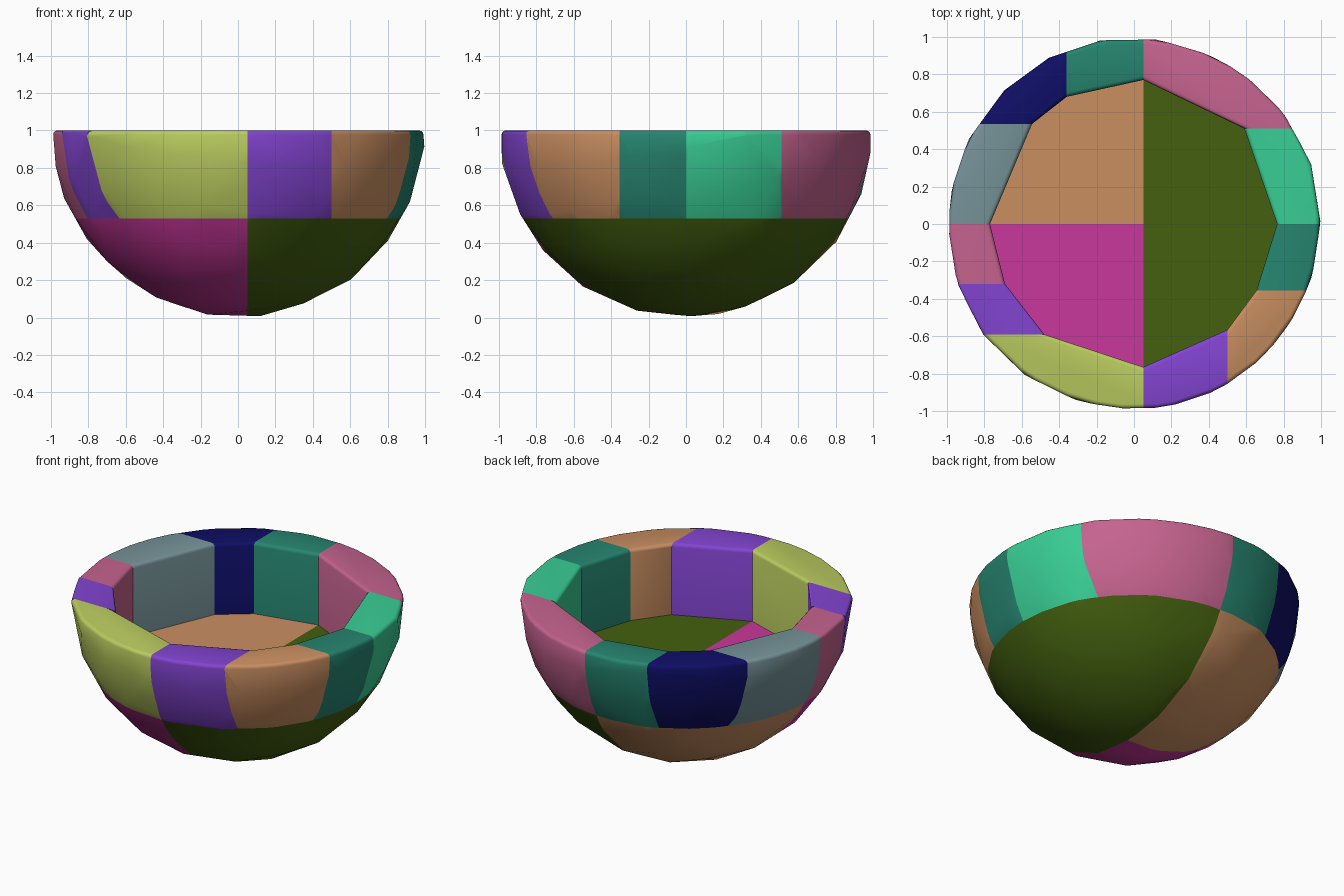
import bpy, bmesh, math
from mathutils import Vector, Matrix

cube = bpy.data.objects.get("Cube")
if cube:
    bpy.data.objects.remove(cube, do_unlink=True)

FLOOR, TOP = 0.53, 1.0
SPLIT = 0.05
UP = Vector((0, 0, 1))
AXES = {"x": Vector((1, 0, 0)), "y": Vector((0, 1, 0))}


def linear(channel):
    c = channel / 255
    return c / 12.92 if c <= 0.04045 else ((c + 0.055) / 1.055) ** 2.4


def make_material(name, rgb):
    mat = bpy.data.materials.new(name)
    mat.use_nodes = True
    color = (*map(linear, rgb), 1)
    mat.diffuse_color = color
    mat.node_tree.nodes["Principled BSDF"].inputs["Base Color"].default_value = color
    return mat


materials = {name: make_material(name, rgb) for name, rgb in {
    "olive": (67, 96, 15), "tan": (202, 143, 97), "magenta": (201, 55, 155),
    "lime": (188, 205, 96), "purple": (130, 68, 208), "pink": (197, 99, 143),
    "mint": (57, 207, 150), "teal": (38, 133, 112), "navy": (14, 14, 103),
    "grey": (118, 147, 153)}.items()}


def cut(bm, point, normal):
    """Keep the side against the normal and cap the opening."""
    geom = bm.verts[:] + bm.edges[:] + bm.faces[:]
    result = bmesh.ops.bisect_plane(bm, geom=geom, dist=0.0005, plane_co=point,
                                    plane_no=normal, clear_outer=True)
    edges = [e for e in result["geom_cut"]
             if isinstance(e, bmesh.types.BMEdge) and e.is_boundary]
    if edges:
        bmesh.ops.holes_fill(bm, edges=edges, sides=0)


def sphere_piece(name, color, planes, bevel=0):
    """Carve one block out of a faceted ball by half-spaces."""
    bm = bmesh.new()
    bmesh.ops.create_icosphere(bm, subdivisions=3, radius=1)
    turn = Matrix.Rotation(math.radians(10), 4, "X") @ Matrix.Rotation(math.radians(5), 4, "Y")
    bmesh.ops.transform(bm, matrix=Matrix.Translation(UP) @ turn, verts=bm.verts)
    for point, normal in planes:
        cut(bm, point, normal)
    bmesh.ops.recalc_face_normals(bm, faces=bm.faces)
    if bevel:
        # Round the lip, leaving the joints between blocks tight
        joints = [(p, n.normalized()) for p, n in planes[3:]]

        def on_joint(edge):
            return any(all(abs((v.co - p).dot(n)) < 0.001 for v in edge.verts)
                       for p, n in joints)
        lip = [e for e in bm.edges
               if all(abs(v.co.z - TOP) < 0.001 for v in e.verts)
               and e.calc_face_angle(0) > 1 and not on_joint(e)]
        bmesh.ops.bevel(bm, geom=lip, offset=bevel, segments=3, profile=0.5,
                        affect="EDGES", clamp_overlap=True)
    mesh = bpy.data.meshes.new(name)
    bm.to_mesh(mesh)
    bm.free()
    mesh.materials.append(materials[color])
    obj = bpy.data.objects.new(name, mesh)
    bpy.context.collection.objects.link(obj)
    bpy.ops.object.select_all(action="DESELECT")
    obj.select_set(True)
    bpy.context.view_layer.objects.active = obj
    bpy.ops.object.shade_smooth_by_angle(angle=math.radians(38))


# Solid bowl base in three blocks
floor = (UP * FLOOR, UP)
split = Vector((SPLIT, 0, 0))
X, Y = AXES["x"], AXES["y"]
sphere_piece("base_left", "olive", [floor, (split, -X)])
sphere_piece("base_back_right", "tan", [floor, (split, X), (Vector(), -Y)])
sphere_piece("base_front_right", "magenta", [floor, (split, X), (Vector(), Y)])

# Rim joints, clockwise from the back: axis of the joint plane, inner corner,
# and the block that follows the joint
JOINTS = [
    ("x", (SPLIT, 0.77), "rim_back_left", "pink"),
    ("y", (0.59, 0.51), "rim_left_rear", "mint"),
    ("y", (0.765, 0), "rim_left_fore", "teal"),
    ("y", (0.655, -0.355), "rim_front_left_corner", "tan"),
    ("x", (0.5, -0.565), "rim_front_left", "purple"),
    ("x", (SPLIT, -0.765), "rim_front_right", "lime"),
    ("y", (-0.48, -0.59), "rim_right_fore", "purple"),
    ("y", (-0.69, -0.32), "rim_right_middle", "pink"),
    ("y", (-0.77, 0), "rim_right_rear", "grey"),
    ("y", (-0.545, 0.535), "rim_back_right_corner", "navy"),
    ("x", (-0.36, 0.68), "rim_back_right", "teal"),
]
for i, (axis, corner, name, color) in enumerate(JOINTS):
    next_axis, next_corner = JOINTS[(i + 1) % len(JOINTS)][:2]
    a, b = Vector((*corner, 0)), Vector((*next_corner, 0))
    mid = (a + b) / 2
    # Inner wall faces the bowl's middle
    inward = (b - a).cross(UP)
    if inward.dot(mid) > 0:
        inward = -inward
    planes = [(UP * TOP, UP), (UP * FLOOR, -UP), (a, inward)]
    for point, key in ((a, axis), (b, next_axis)):
        normal = AXES[key]
        planes.append((point, normal if (mid - point).dot(normal) < 0 else -normal))
    sphere_piece(name, color, planes, bevel=0.022)
